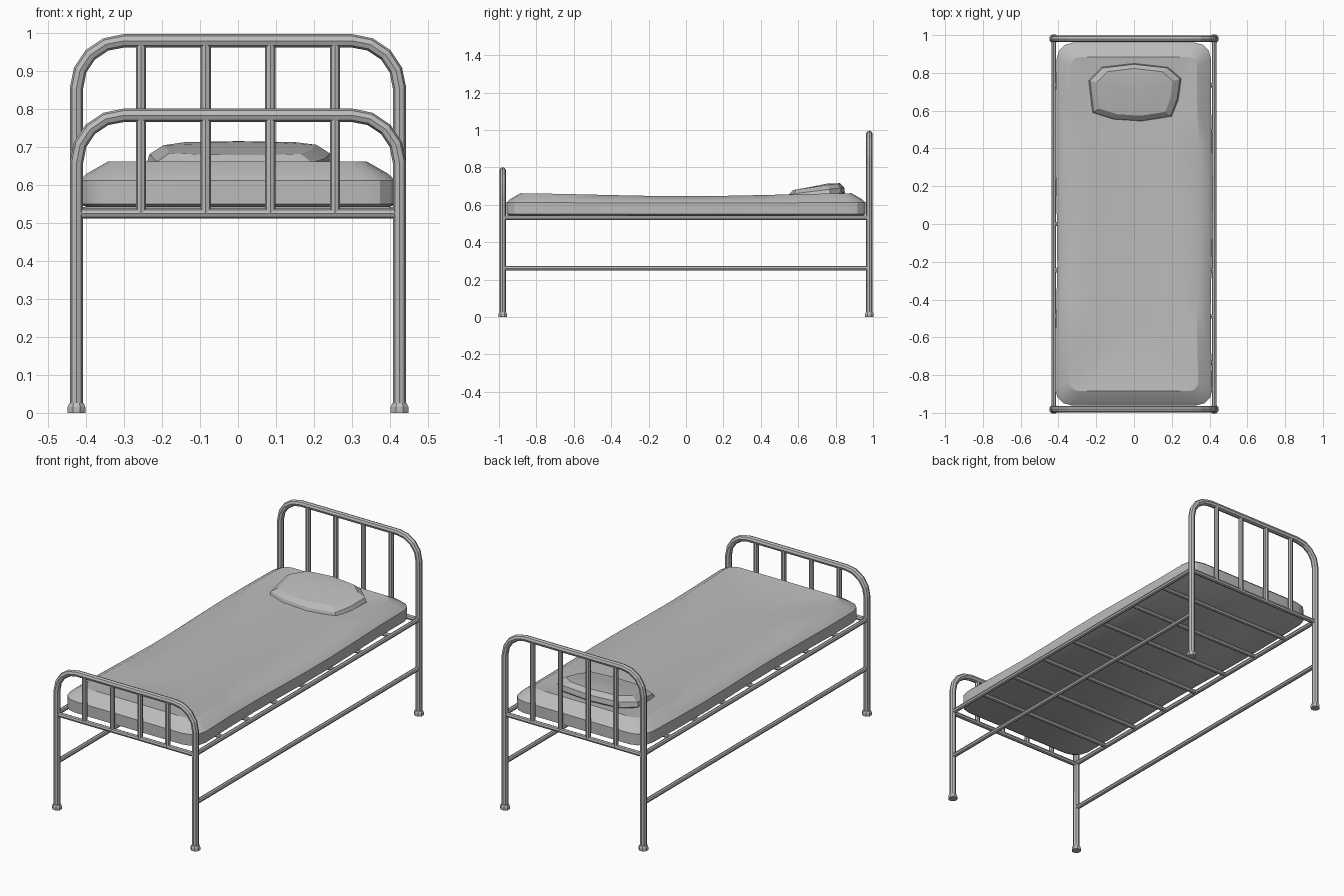
import bpy
import bmesh
from math import sin, cos, pi, radians

default = bpy.data.objects.get("Cube")
if default:
    bpy.data.objects.remove(default, do_unlink=True)


def material(name, rgb):
    m = bpy.data.materials.new(name)
    m.use_nodes = True
    m.diffuse_color = (*rgb, 1)
    m.node_tree.nodes["Principled BSDF"].inputs["Base Color"].default_value = (*rgb, 1)
    return m


GREY = material("plain grey", (0.5, 0.5, 0.5))


def select_only(ob):
    bpy.ops.object.select_all(action="DESELECT")
    ob.select_set(True)
    bpy.context.view_layer.objects.active = ob


def tube(name, path, radius):
    """Eight-sided pipe along a path."""
    cu = bpy.data.curves.new(name, "CURVE")
    cu.dimensions = "3D"
    cu.bevel_depth = radius
    cu.bevel_resolution = 2
    cu.use_fill_caps = True
    sp = cu.splines.new("POLY")
    sp.points.add(len(path) - 1)
    for p, co in zip(sp.points, path):
        p.co = (*co, 1)
    sp.use_smooth = False
    ob = bpy.data.objects.new(name, cu)
    bpy.context.collection.objects.link(ob)
    cu.materials.append(GREY)
    select_only(ob)
    bpy.ops.object.convert(target="MESH")
    return ob


def loft(name, rings, smooth_angle):
    """Closed solid through a stack of matching rings."""
    bm = bmesh.new()
    loops = [[bm.verts.new(co) for co in ring] for ring in rings]
    n = len(loops[0])
    for a, b in zip(loops, loops[1:]):
        for i in range(n):
            j = (i + 1) % n
            bm.faces.new((a[i], a[j], b[j], b[i]))
    bm.faces.new(loops[0][::-1])
    bm.faces.new(loops[-1])
    bmesh.ops.recalc_face_normals(bm, faces=bm.faces[:])
    me = bpy.data.meshes.new(name)
    bm.to_mesh(me)
    bm.free()
    me.materials.append(GREY)
    ob = bpy.data.objects.new(name, me)
    bpy.context.collection.objects.link(ob)
    if smooth_angle:
        select_only(ob)
        bpy.ops.object.shade_smooth_by_angle(angle=radians(smooth_angle))
    return ob


LEG_X, END_Y, RAIL_Z = 0.425, 0.98, 0.525
BEND = 0.125

# Headboard and footboard, each one bent pipe with bars, rail and feet
for label, y, top in (("head", END_Y, 0.979), ("foot", -END_Y, 0.783)):
    arc = [(LEG_X - BEND + BEND * cos(a * pi / 8), y, top - BEND + BEND * sin(a * pi / 8))
           for a in range(5)]
    half = [(LEG_X, y, 0)] + arc
    tube(label + "_frame", half + [(-x, yy, z) for x, yy, z in reversed(half)], 0.0175)
    tube(label + "_rail", [(-LEG_X, y, RAIL_Z), (LEG_X, y, RAIL_Z)], 0.013)
    for i in range(4):
        x = -0.255 + 0.17 * i
        tube(f"{label}_bar_{i + 1}", [(x, y, RAIL_Z), (x, y, top)], 0.0135)
    for side, s in (("left", 1), ("right", -1)):
        ring = [[(s * LEG_X + r * cos((k + 0.5) * pi / 4), y + r * sin((k + 0.5) * pi / 4), z)
                 for k in range(8)] for r, z in ((0.025, 0), (0.025, 0.016), (0.02, 0.026))]
        loft(f"{label}_{side}_foot", ring, 0)

# Side rails and lower stretchers
for side, s in (("left", 1), ("right", -1)):
    for label, z in (("side_rail", 0.53), ("stretcher", 0.26)):
        tube(f"{side}_{label}", [(s * LEG_X, -END_Y, z), (s * LEG_X, END_Y, z)], 0.0125)

# Cross slats under the mattress
for i in range(7):
    y = (i - 3) * 0.245
    tube(f"slat_{i + 1}", [(-LEG_X, y, 0.53), (LEG_X, y, 0.53)], 0.0115)


def rounded_outline(hx, hy, r):
    """Rounded rectangle with extra points along its straight sides."""
    corners = [(1, 1, 0), (-1, 1, 1), (-1, -1, 2), (1, -1, 3)]
    pts = []
    for k, (sx, sy, q) in enumerate(corners):
        for a in range(4):
            t = (q + a / 3) * pi / 2
            pts.append((sx * (hx - r) + r * cos(t), sy * (hy - r) + r * sin(t)))
        nx, ny, nq = corners[(k + 1) % 4]
        t = nq * pi / 2
        end = (nx * (hx - r) + r * cos(t), ny * (hy - r) + r * sin(t))
        start, steps = pts[-1], 4 if k % 2 == 0 else 8
        pts += [(start[0] + (end[0] - start[0]) * i / steps,
                 start[1] + (end[1] - start[1]) * i / steps) for i in range(1, steps)]
    return pts


def mattress_ring(hx, hy, r, z, sag, wave):
    ring = []
    for x, y in rounded_outline(hx, hy, r):
        dip = sag * (0.5 + 0.5 * cos(pi * y))
        ring.append((x * (1 + wave * sin(5 * y + 2 * x)), y, z - dip))
    return ring


# Worn mattress: straight sides, sloping shoulder, sagging middle
loft("mattress", [
    mattress_ring(0.395, 0.945, 0.075, 0.542, 0, 0.01),
    mattress_ring(0.412, 0.96, 0.085, 0.550, 0, 0.015),
    mattress_ring(0.412, 0.96, 0.085, 0.612, 0.004, 0.015),
    mattress_ring(0.392, 0.94, 0.08, 0.630, 0.006, 0.015),
    mattress_ring(0.338, 0.885, 0.05, 0.662, 0.016, 0.015),
    mattress_ring(0.22, 0.76, 0.04, 0.649, 0.010, 0),
    mattress_ring(0.10, 0.60, 0.03, 0.642, 0.006, 0),
    mattress_ring(0.01, 0.50, 0.005, 0.640, 0.005, 0),
], 30)

# Pillow: uneven ten-sided outline, higher towards the headboard
outline = [(-0.22, 0.59), (-0.11, 0.555), (0.04, 0.545), (0.20, 0.57), (0.235, 0.66),
           (0.25, 0.77), (0.18, 0.83), (0.0, 0.85), (-0.17, 0.83), (-0.24, 0.76)]


def pillow_ring(scale, base, slope):
    return [(0.005 + (x - 0.005) * scale, 0.70 + (y - 0.70) * scale,
             base + slope * (y - 0.70)) for x, y in outline]


loft("pillow", [
    pillow_ring(0.88, 0.638, 0.02),
    pillow_ring(1.0, 0.652, 0.08),
    pillow_ring(0.97, 0.674, 0.12),
    pillow_ring(0.82, 0.697, 0.12),
    pillow_ring(0.40, 0.702, 0.08),
], 20)
